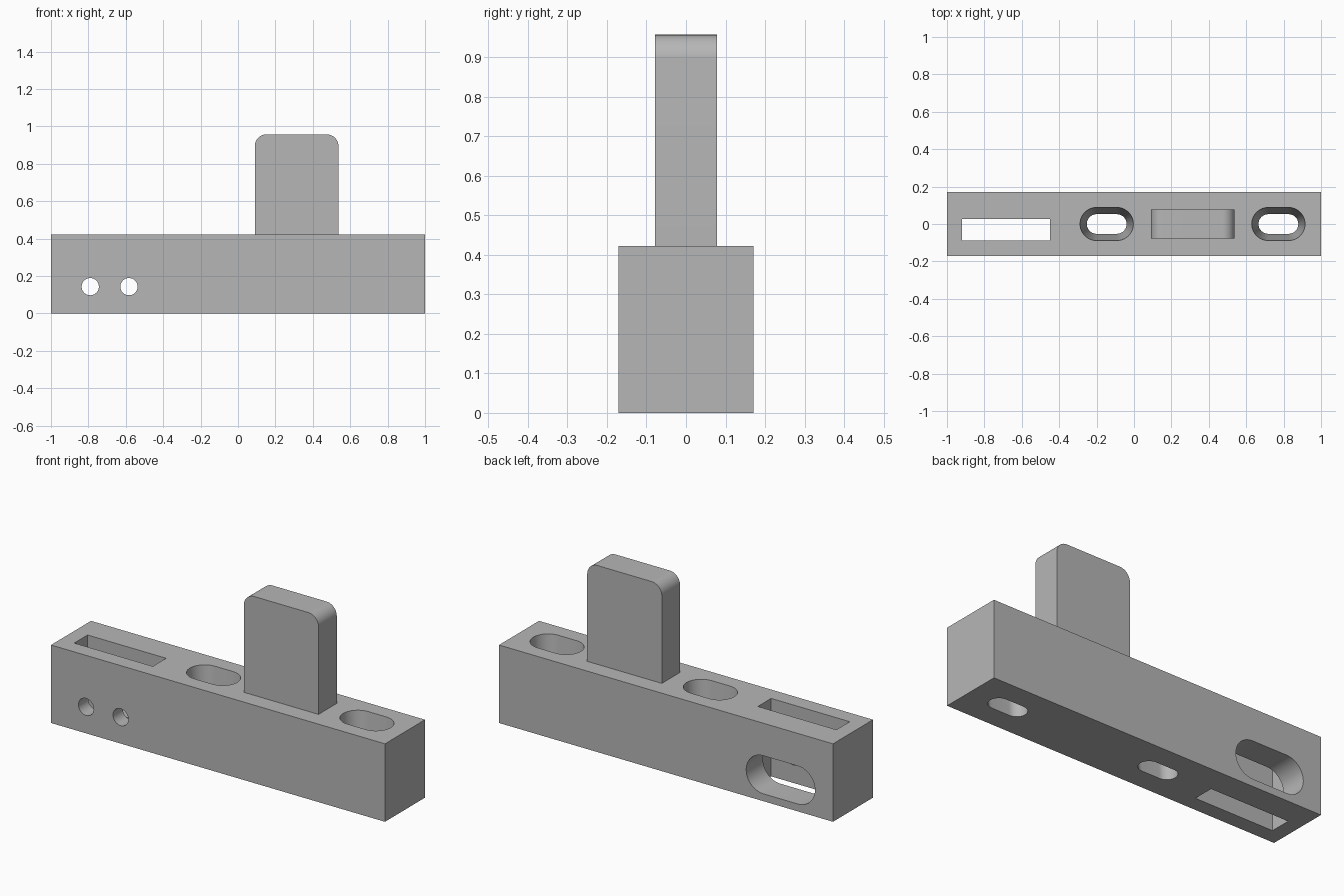
import bpy, bmesh
from math import pi, sin, cos
from mathutils import Matrix, Vector

cube = bpy.data.objects.get("Cube")
if cube:
    bpy.data.objects.remove(cube, do_unlink=True)

grey = bpy.data.materials.new("plain grey")
grey.use_nodes = True
GREY = (0.47, 0.47, 0.47, 1)
grey.diffuse_color = GREY
grey.node_tree.nodes["Principled BSDF"].inputs["Base Color"].default_value = GREY

HEIGHT = 0.422
DEPTH = 0.342
UPRIGHT = Matrix.Rotation(pi / 2, 4, 'X')  # turns a z prism to run along y


def finish(name, bm):
    bmesh.ops.recalc_face_normals(bm, faces=bm.faces)
    mesh = bpy.data.meshes.new(name)
    bm.to_mesh(mesh)
    bm.free()
    mesh.materials.append(grey)
    obj = bpy.data.objects.new(name, mesh)
    bpy.context.collection.objects.link(obj)
    return obj


def box(name, low, high):
    low, high = Vector(low), Vector(high)
    bm = bmesh.new()
    bmesh.ops.create_cube(bm, size=1)
    bmesh.ops.scale(bm, vec=high - low, verts=bm.verts)
    bmesh.ops.translate(bm, vec=(low + high) / 2, verts=bm.verts)
    return finish(name, bm)


def slot(name, centre, half_run, r_low, r_high, length, turn=Matrix()):
    """Rounded slot solid centred on a point, optionally tapered."""
    bm = bmesh.new()
    steps = 24
    rings = []
    for r, z in ((r_low, -length / 2), (r_high, length / 2)):
        ring = []
        for side in (1, -1):
            for i in range(steps + (half_run > 0)):
                a = pi * i / steps - pi / 2
                ring.append(bm.verts.new((side * (half_run + r * cos(a)), side * r * sin(a), z)))
        rings.append(ring)
    low, high = rings
    bm.faces.new(low)
    bm.faces.new(high)
    for i in range(len(low)):
        j = (i + 1) % len(low)
        bm.faces.new((low[i], low[j], high[j], high[i]))
    bmesh.ops.transform(bm, matrix=Matrix.Translation(centre) @ turn, verts=bm.verts)
    return finish(name, bm)


def smooth(obj):
    bpy.ops.object.select_all(action='DESELECT')
    obj.select_set(True)
    bpy.context.view_layer.objects.active = obj
    bpy.ops.object.shade_smooth_by_angle(angle=pi / 6)


# Base block and its openings
block = box("base_block", (-1, -DEPTH / 2, 0), (1, DEPTH / 2, HEIGHT))
cutters = [box("pocket_cutter", (-0.92, -0.087, -0.1), (-0.449, 0.027, 0.6))]

# Tapered mounting slots, wider at the top
for x in (-0.146, 0.772):
    cutters.append(slot("mounting_slot_cutter", (x, 0, HEIGHT / 2), 0.054,
                        0.052, 0.089, HEIGHT + 0.01))

# Pin holes from the front, one rounded window from the back
for x in (-0.79, -0.583):
    cutters.append(slot("pin_hole_cutter", (x, -0.13, 0.143), 0,
                        0.046, 0.046, 0.2, UPRIGHT))
cutters.append(slot("rear_window_cutter", (-0.686, 0.11, 0.143), 0.103,
                    0.103, 0.103, 0.2, UPRIGHT))

bpy.context.view_layer.objects.active = block
for cutter in cutters:
    cut = block.modifiers.new("cut", 'BOOLEAN')
    cut.operation = 'DIFFERENCE'
    cut.solver = 'EXACT'
    cut.object = cutter
    bpy.ops.object.modifier_apply(modifier=cut.name)
    bpy.data.objects.remove(cutter, do_unlink=True)
smooth(block)

# Upright tab with two rounded upper corners
bm = bmesh.new()
left, right, foot, top, r = 0.09, 0.537, HEIGHT, 0.957, 0.062
profile = [(left, foot), (right, foot)]
for cx, start in ((right - r, 0), (left + r, pi / 2)):
    for i in range(13):
        a = start + pi / 2 * i / 12
        profile.append((cx + r * cos(a), top - r + r * sin(a)))
face = bm.faces.new([bm.verts.new((x, -0.078, z)) for x, z in profile])
extruded = bmesh.ops.extrude_face_region(bm, geom=[face], use_keep_orig=True)
bmesh.ops.translate(bm, vec=(0, 0.156, 0),
                    verts=[v for v in extruded["geom"] if isinstance(v, bmesh.types.BMVert)])
smooth(finish("upright_tab", bm))
